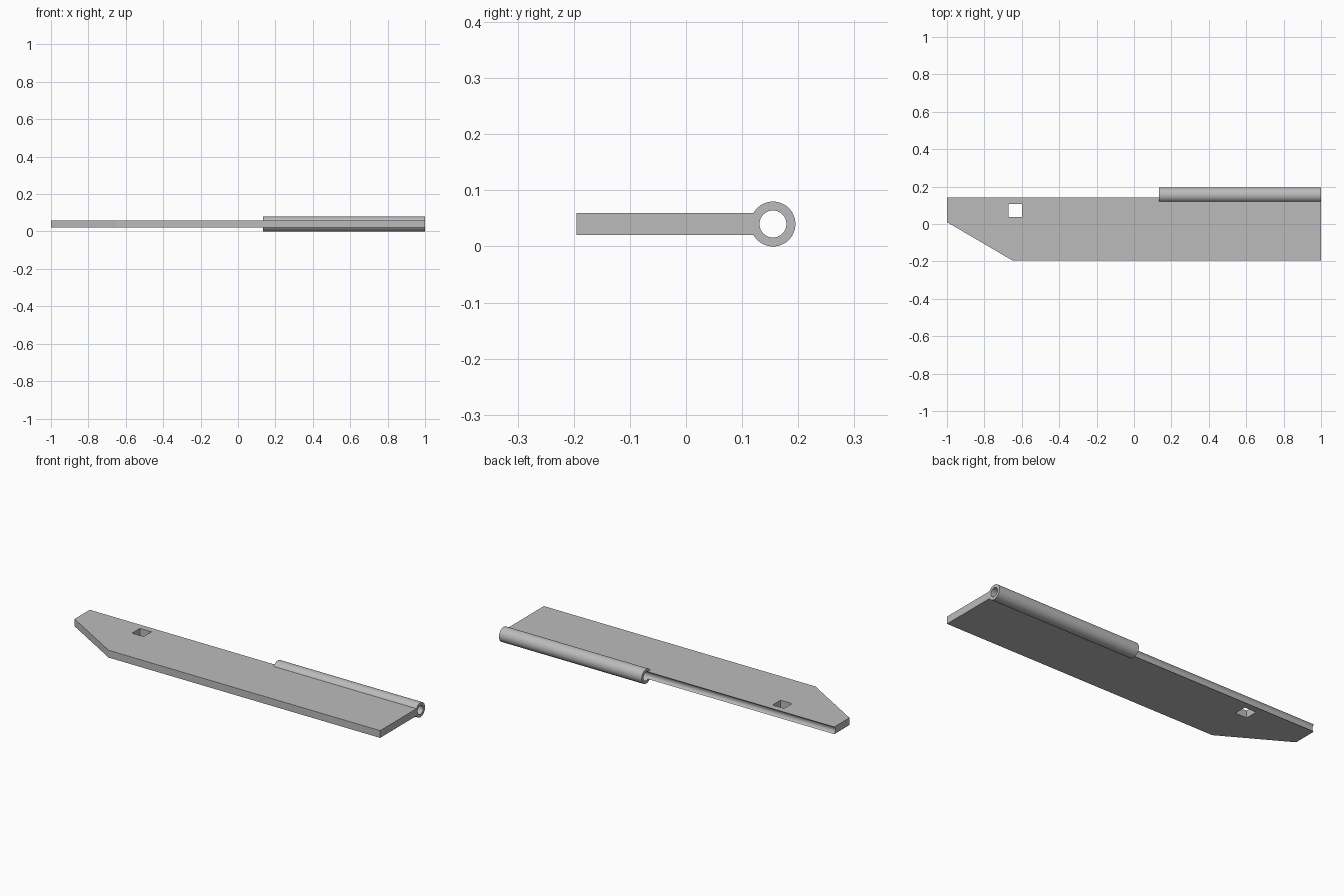
import bpy
import bmesh
from math import radians
from mathutils import Matrix

cube = bpy.data.objects.get("Cube")
if cube:
    bpy.data.objects.remove(cube, do_unlink=True)

PIN_Y, MID_Z = 0.155, 0.04      # hinge axis
HALF_THICK = 0.02
OUTER_R, BORE_R = 0.04, 0.024
KNUCKLE_START = 0.133

steel = bpy.data.materials.new("grey_steel")
steel.use_nodes = True
grey = (0.5, 0.5, 0.5, 1)
steel.diffuse_color = grey
steel.node_tree.nodes["Principled BSDF"].inputs["Base Color"].default_value = grey


def add_object(name, bm):
    bmesh.ops.recalc_face_normals(bm, faces=bm.faces)
    mesh = bpy.data.meshes.new(name)
    bm.to_mesh(mesh)
    bm.free()
    mesh.materials.append(steel)
    obj = bpy.data.objects.new(name, mesh)
    bpy.context.collection.objects.link(obj)
    return obj


def slab(name, outline, z0, z1):
    bm = bmesh.new()
    face = bm.faces.new([bm.verts.new((x, y, z0)) for x, y in outline])
    top = bmesh.ops.extrude_face_region(bm, geom=[face])["geom"]
    verts = [v for v in top if isinstance(v, bmesh.types.BMVert)]
    bmesh.ops.translate(bm, verts=verts, vec=(0, 0, z1 - z0))
    return add_object(name, bm)


def rod(name, radius, x0, x1):
    bm = bmesh.new()
    place = Matrix.Translation(((x0 + x1) / 2, PIN_Y, MID_Z)) @ Matrix.Rotation(radians(90), 4, "Y")
    bmesh.ops.create_cone(bm, cap_ends=True, segments=64, radius1=radius,
                          radius2=radius, depth=x1 - x0, matrix=place)
    return add_object(name, bm)


def combine(target, tool, operation):
    mod = target.modifiers.new(operation.title(), "BOOLEAN")
    mod.object, mod.operation, mod.solver = tool, operation, "EXACT"
    bpy.context.view_layer.objects.active = target
    bpy.ops.object.modifier_apply(modifier=mod.name)
    bpy.data.objects.remove(tool, do_unlink=True)


# Flat leaf with one clipped front corner
leaf = slab("hinge_leaf",
            [(-1, 0.01), (-0.65, -0.195), (1, -0.195), (1, PIN_Y), (-1, PIN_Y)],
            MID_Z - HALF_THICK, MID_Z + HALF_THICK)

# Square hole through the leaf
combine(leaf, slab("square_hole_cutter",
                   [(-0.67, 0.037), (-0.6, 0.037), (-0.6, 0.106), (-0.67, 0.106)],
                   -0.1, 0.2), "DIFFERENCE")

# Knuckle barrel, then the pin bore that also hollows the rear edge
combine(leaf, rod("knuckle", OUTER_R, KNUCKLE_START, 1), "UNION")
combine(leaf, rod("bore_cutter", BORE_R, -1.1, 1.1), "DIFFERENCE")

bpy.ops.object.select_all(action="DESELECT")
leaf.select_set(True)
bpy.context.view_layer.objects.active = leaf
bpy.ops.object.shade_smooth_by_angle(angle=radians(30))
